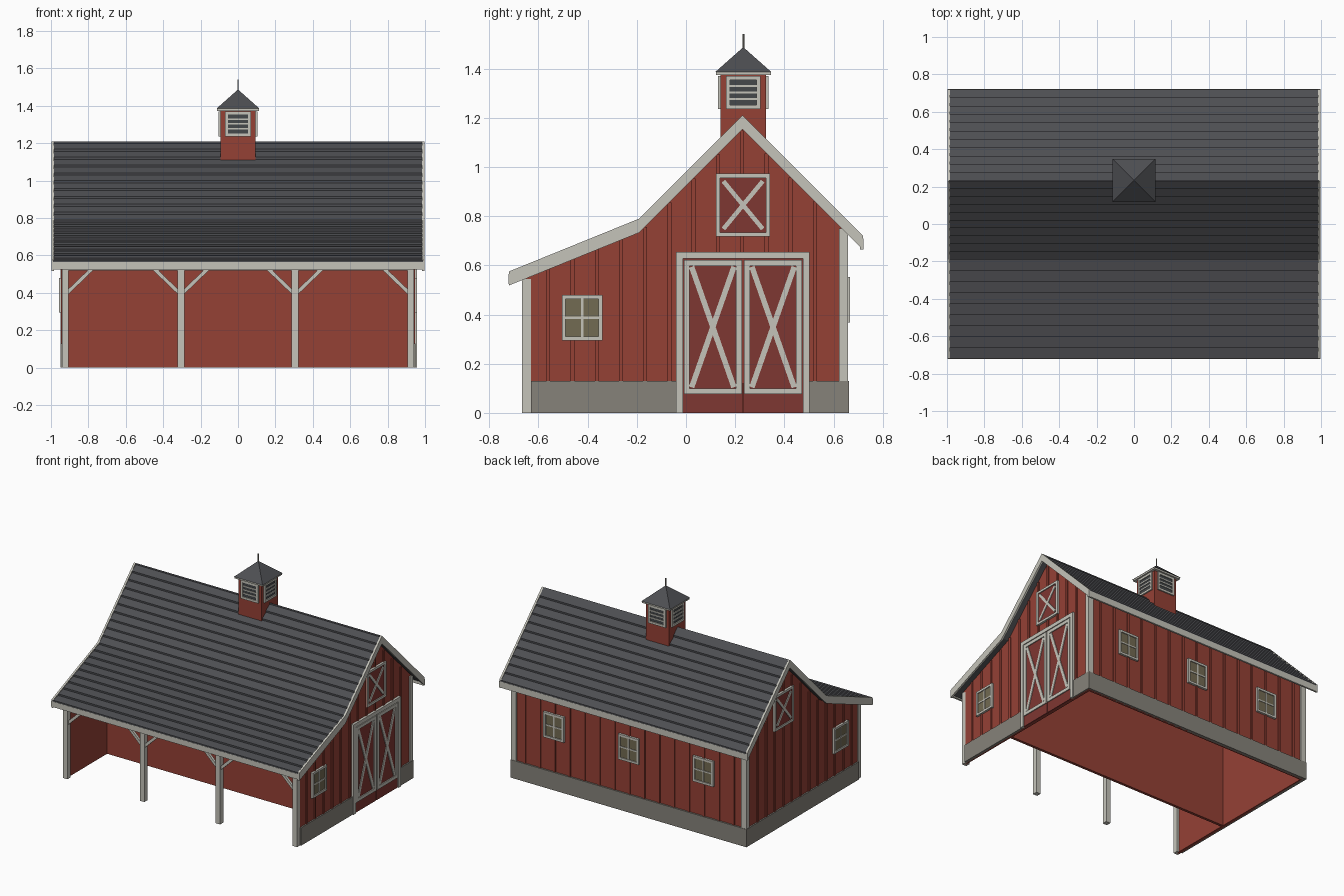
import bpy, bmesh, math
from mathutils import Vector

if "Cube" in bpy.data.objects:
    bpy.data.objects.remove(bpy.data.objects["Cube"])


def material(name, rgb):
    m = bpy.data.materials.new(name)
    m.diffuse_color = (*rgb, 1)
    m.use_nodes = True
    m.node_tree.nodes["Principled BSDF"].inputs["Base Color"].default_value = m.diffuse_color
    return m


RED = material("barn_red", (0.30, 0.052, 0.036))
DOOR = material("door_red", (0.21, 0.038, 0.032))
TRIM = material("trim", (0.56, 0.55, 0.49))
ROOF = material("shingle", (0.075, 0.077, 0.085))
STONE = material("foundation", (0.24, 0.225, 0.195))
GLASS = material("glass", (0.17, 0.145, 0.085))
DARK = material("louver_dark", (0.06, 0.065, 0.07))

# Face mappings: (across, up, outward) -> world
RIGHT = lambda u, v, d: (0.94 + d, u, v)
LEFT = lambda u, v, d: (-0.94 - d, u, v)
BACK = lambda u, v, d: (u, 0.65 + d, v)
FRONT = lambda u, v, d: (u, -d, v)
ALONG_X = lambda u, v, d: (d, u, v)


def part(name, mat, face, shapes):
    """One object from prisms: each shape is (outline, depth_from, depth_to)."""
    bm = bmesh.new()
    for pts, d0, d1 in shapes:
        a = [bm.verts.new(face(u, v, d0)) for u, v in pts]
        b = [bm.verts.new(face(u, v, d1)) for u, v in pts]
        bm.faces.new(a)
        bm.faces.new(b[::-1])
        for i in range(len(pts)):
            j = (i + 1) % len(pts)
            bm.faces.new((a[i], b[i], b[j], a[j]))
    bmesh.ops.recalc_face_normals(bm, faces=bm.faces)
    me = bpy.data.meshes.new(name)
    bm.to_mesh(me)
    bm.free()
    me.materials.append(mat)
    ob = bpy.data.objects.new(name, me)
    bpy.context.collection.objects.link(ob)
    return ob


def rect(u0, u1, v0, v1):
    return [(u0, v0), (u1, v0), (u1, v1), (u0, v1)]


def strip(p, q, w):
    p, q = Vector(p), Vector(q)
    n = (q - p).orthogonal().normalized() * w / 2
    return [tuple(c) for c in (p - n, q - n, q + n, p + n)]


def frame(u0, u1, v0, v1, w):
    return [rect(u0, u0 + w, v0, v1), rect(u1 - w, u1, v0, v1),
            rect(u0 + w, u1 - w, v0, v0 + w), rect(u0 + w, u1 - w, v1 - w, v1)]


def cross(u0, u1, v0, v1, w):
    return [strip((u0, v0), (u1, v1), w), strip((u0, v1), (u1, v0), w)]


def deep(outlines, d0, d1):
    return [(o, d0, d1) for o in outlines]


# Roof line, front eave to back eave
LINE = [(-0.72, 0.575), (-0.19, 0.79), (0.23, 1.21), (0.72, 0.72)]


def roof_z(y):
    for (y0, z0), (y1, z1) in zip(LINE, LINE[1:]):
        if y <= y1:
            return z0 + (z1 - z0) * (y - y0) / (y1 - y0)


# Walls
gable = [(-0.65, 0), (0.65, 0), (0.65, 0.75), (0.23, 1.165), (-0.19, 0.745), (-0.65, 0.555)]
for side, face in (("right", RIGHT), ("left", LEFT)):
    part(side + "_wall", RED, face, [(gable, -0.02, 0)])
part("back_wall", RED, BACK, [(rect(-0.92, 0.92, 0, 0.75), -0.02, 0)])
part("porch_wall", RED, FRONT, [(rect(-0.92, 0.92, 0, 0.74), 0.17, 0.19)])

# Battens
ys = [-0.56 + 0.0985 * i for i in range(12)]
for side, face in (("right", RIGHT), ("left", LEFT)):
    part(side + "_battens", RED, face,
         deep([rect(y - 0.008, y + 0.008, 0.12, min(roof_z(y - .008), roof_z(y + .008)) - 0.05) for y in ys],
              -0.002, 0.007))
part("back_battens", RED, BACK,
     deep([rect(x - 0.008, x + 0.008, 0.12, 0.74) for x in [-0.84 + 0.12 * i for i in range(15)]], -0.002, 0.007))

# Foundation
part("right_foundation", STONE, RIGHT,
     deep([rect(-0.63, -0.03, 0, 0.13), rect(0.49, 0.662, 0, 0.13)], -0.01, 0.01))
part("left_foundation", STONE, LEFT, [(rect(-0.63, 0.662, 0, 0.13), -0.01, 0.01)])
part("back_foundation", STONE, BACK, [(rect(-0.94, 0.94, 0, 0.13), -0.01, 0.012)])

# Back corner boards
for side, s in (("right", 1), ("left", -1)):
    face = RIGHT if s > 0 else LEFT
    part(side + "_corner_board", TRIM, face, [(rect(0.623, 0.659, 0.13, 0.75), -0.035, 0.008)])


# Windows
def window(name, face, c, z, w=0.165, h=0.185):
    u0, u1, v0, v1 = c - w / 2, c + w / 2, z - h / 2, z + h / 2
    part(name + "_glass", GLASS, face, [(rect(u0 + .01, u1 - .01, v0 + .01, v1 - .01), 0, 0.009)])
    part(name + "_frame", TRIM, face, deep(frame(u0, u1, v0, v1, 0.016), 0, 0.016) +
         deep([rect(c - .005, c + .005, v0 + .01, v1 - .01), rect(u0 + .01, u1 - .01, z - .005, z + .005)], 0, 0.013))


window("right_window", RIGHT, -0.4225, 0.3875)
window("left_window", LEFT, -0.4225, 0.3875)
for i, x in enumerate((-0.6, 0, 0.6)):
    window(f"back_window_{i + 1}", BACK, x, 0.46)

# Loft hatches
for side, face in (("right", RIGHT), ("left", LEFT)):
    part(side + "_hatch", DOOR, face, [(rect(0.13, 0.335, 0.725, 0.965), 0, 0.009)])
    part(side + "_hatch_trim", TRIM, face, deep(frame(0.122, 0.342, 0.717, 0.973, 0.017), 0, 0.016) +
         deep(cross(0.152, 0.312, 0.748, 0.942, 0.018), 0, 0.014))

# Double barn door
part("door_leaves", DOOR, RIGHT, deep([rect(-0.015, 0.2295, 0, 0.63), rect(0.2335, 0.48, 0, 0.63)], 0, 0.01))
part("door_surround", TRIM, RIGHT, deep(
    [rect(-0.04, -0.012, 0, 0.655), rect(0.475, 0.503, 0, 0.655), rect(-0.012, 0.475, 0.627, 0.655)], 0, 0.018))
leaf = []
for u in (-0.009, 0.236):
    leaf += deep(frame(u, u + 0.236, 0.076, 0.622, 0.024), 0.005, 0.017)
    leaf += deep(cross(u + 0.032, u + 0.204, 0.104, 0.594, 0.022), 0.005, 0.015)
part("door_braces", TRIM, RIGHT, leaf)

# Porch posts, beam and braces
posts = (-0.9235, -0.305, 0.305, 0.9235)
part("porch_posts", TRIM, FRONT, deep([rect(x - 0.018, x + 0.018, 0, 0.545) for x in posts], 0.63, 0.666))
part("porch_beam", TRIM, FRONT, [(rect(-0.94, 0.94, 0.52, 0.552), 0.632, 0.664)])
part("porch_braces", TRIM, FRONT, deep(
    [strip((x + s * 0.01, 0.4), (x + s * 0.14, 0.525), 0.02) for x in posts for s in (-1, 1)
     if abs(x + s * 0.14) < 0.94], 0.639, 0.657))


# Shingled roof: sawtooth courses on each slope over a thin deck
def courses(a, b, n, t=0.012):
    a, b = Vector(a), Vector(b)
    up = Vector((0, t))
    out = []
    for i in range(n):
        p, q = a.lerp(b, i / n), a.lerp(b, (i + 1) / n)
        out += [tuple(p - up), tuple(p), tuple(q - up)]
    return out


deck = (courses(LINE[0], LINE[1], 9) + courses(LINE[1], LINE[2], 10) +
        [LINE[2]] + courses(LINE[3], LINE[2], 11)[:-1][::-1])
clean = [p for i, p in enumerate(deck) if (Vector(p) - Vector(deck[i - 1])).length > 1e-4]
under = [(y, z - 0.045) for y, z in LINE[::-1]]
part("shingle_roof", ROOF, ALONG_X, [(clean + under, -0.988, 0.988)])

# Bargeboards and eave fascias
barge = LINE + [(y, z - 0.057) for y, z in LINE[::-1]]
part("bargeboards", TRIM, ALONG_X, [(barge, 0.984, 0.998), (barge, -0.998, -0.984)])
part("eave_fascias", TRIM, ALONG_X, deep(
    [rect(-0.721, -0.708, 0.525, 0.565), rect(0.708, 0.721, 0.665, 0.71)], -0.998, 0.998))

# Cupola
CY = 0.233
part("cupola_body", RED, ALONG_X, [(rect(CY - 0.093, CY + 0.093, 1.09, 1.38), -0.093, 0.093)])
faces = {
    "front": lambda u, v, d: (u, CY - 0.093 - d, v),
    "back": lambda u, v, d: (u, CY + 0.093 + d, v),
    "right": lambda u, v, d: (0.093 + d, CY + u, v),
    "left": lambda u, v, d: (-0.093 - d, CY + u, v),
}
for side, face in faces.items():
    part(f"cupola_{side}_vent", DARK, face, [(rect(-0.06, 0.06, 1.245, 1.36), 0, 0.003)])
    part(f"cupola_{side}_louvers", TRIM, face, deep(frame(-0.07, 0.07, 1.235, 1.37, 0.016), 0, 0.01) +
         deep([rect(-0.055, 0.055, z - .004, z + .004) for z in (1.277, 1.303, 1.329)], 0, 0.008))
part("cupola_eave", TRIM, ALONG_X, [(rect(CY - 0.112, CY + 0.112, 1.373, 1.387), -0.112, 0.112)])
bpy.ops.mesh.primitive_cone_add(vertices=4, radius1=0.115 * math.sqrt(2), depth=0.102,
                                location=(0, CY, 1.436), rotation=(0, 0, math.pi / 4))
cap = bpy.context.object
cap.name = "cupola_roof"
cap.data.materials.append(ROOF)
bpy.ops.mesh.primitive_cylinder_add(vertices=8, radius=0.004, depth=0.07, location=(0, CY, 1.505))
bpy.context.object.name = "finial"
bpy.context.object.data.materials.append(STONE)
